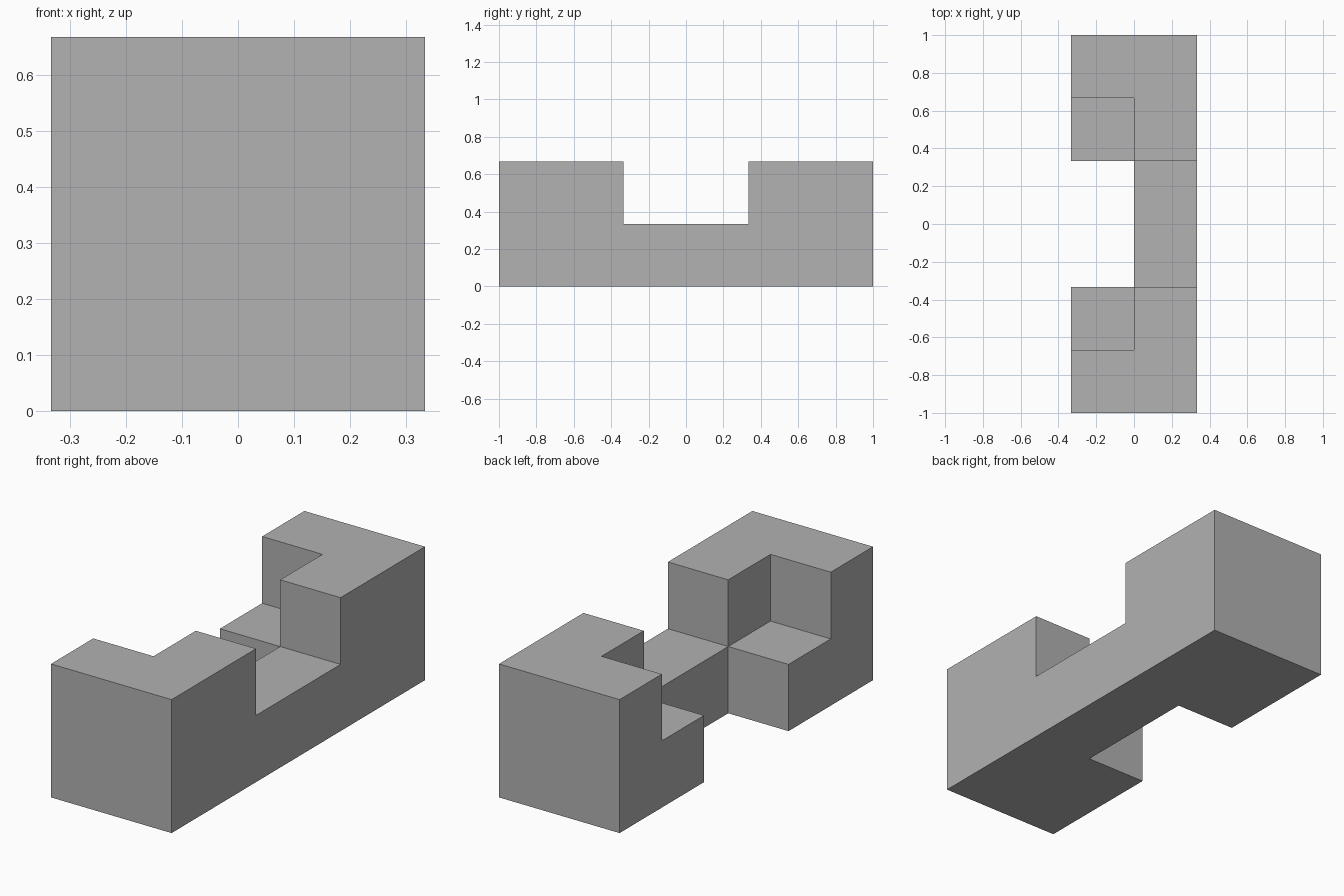
import bpy
import bmesh
from mathutils import Vector

if "Cube" in bpy.data.objects:
    bpy.data.objects.remove(bpy.data.objects["Cube"], do_unlink=True)

UNIT = 1 / 3
SIZE = (2, 6, 2)

grey = bpy.data.materials.new("plain_grey")
grey.use_nodes = True
colour = (0.445, 0.445, 0.445, 1)
grey.diffuse_color = colour
grey.node_tree.nodes["Principled BSDF"].inputs["Base Color"].default_value = colour


def solid(x, y, z):
    """True where the notched bar keeps its unit cell."""
    if not all(0 <= c < n for c, n in zip((x, y, z), SIZE)):
        return False
    from_end = min(y, SIZE[1] - 1 - y)
    if from_end == 0:                      # full end slabs
        return True
    if from_end == 1:                      # stepped shoulders
        return x == 1 or z == 0
    return x == 1 and z == 0               # thin middle bridge


# Notched bar: outer skin of the solid cells
bm = bmesh.new()
centre = Vector((SIZE[0] / 2, SIZE[1] / 2, 0))
for x in range(SIZE[0]):
    for y in range(SIZE[1]):
        for z in range(SIZE[2]):
            if not solid(x, y, z):
                continue
            middle = Vector((x, y, z)) + Vector((0.5, 0.5, 0.5))
            for axis in range(3):
                for sign in (-1, 1):
                    n = Vector((0, 0, 0))
                    n[axis] = sign
                    if solid(x + int(n.x), y + int(n.y), z + int(n.z)):
                        continue
                    u = Vector((0, 0, 0))
                    u[(axis + 1) % 3] = 0.5
                    v = n.cross(u)
                    ring = (-u - v, u - v, u + v, v - u)
                    bm.faces.new([bm.verts.new((middle + n / 2 + c - centre) * UNIT)
                                  for c in ring])

# Weld the skin and merge flat regions into single faces
bmesh.ops.remove_doubles(bm, verts=bm.verts, dist=0.001)
bmesh.ops.recalc_face_normals(bm, faces=bm.faces)
bmesh.ops.dissolve_limit(bm, angle_limit=0.01, verts=bm.verts, edges=bm.edges)

mesh = bpy.data.meshes.new("notched_bar")
bm.to_mesh(mesh)
bm.free()
mesh.materials.append(grey)
bar = bpy.data.objects.new("notched_bar", mesh)
bpy.context.collection.objects.link(bar)
